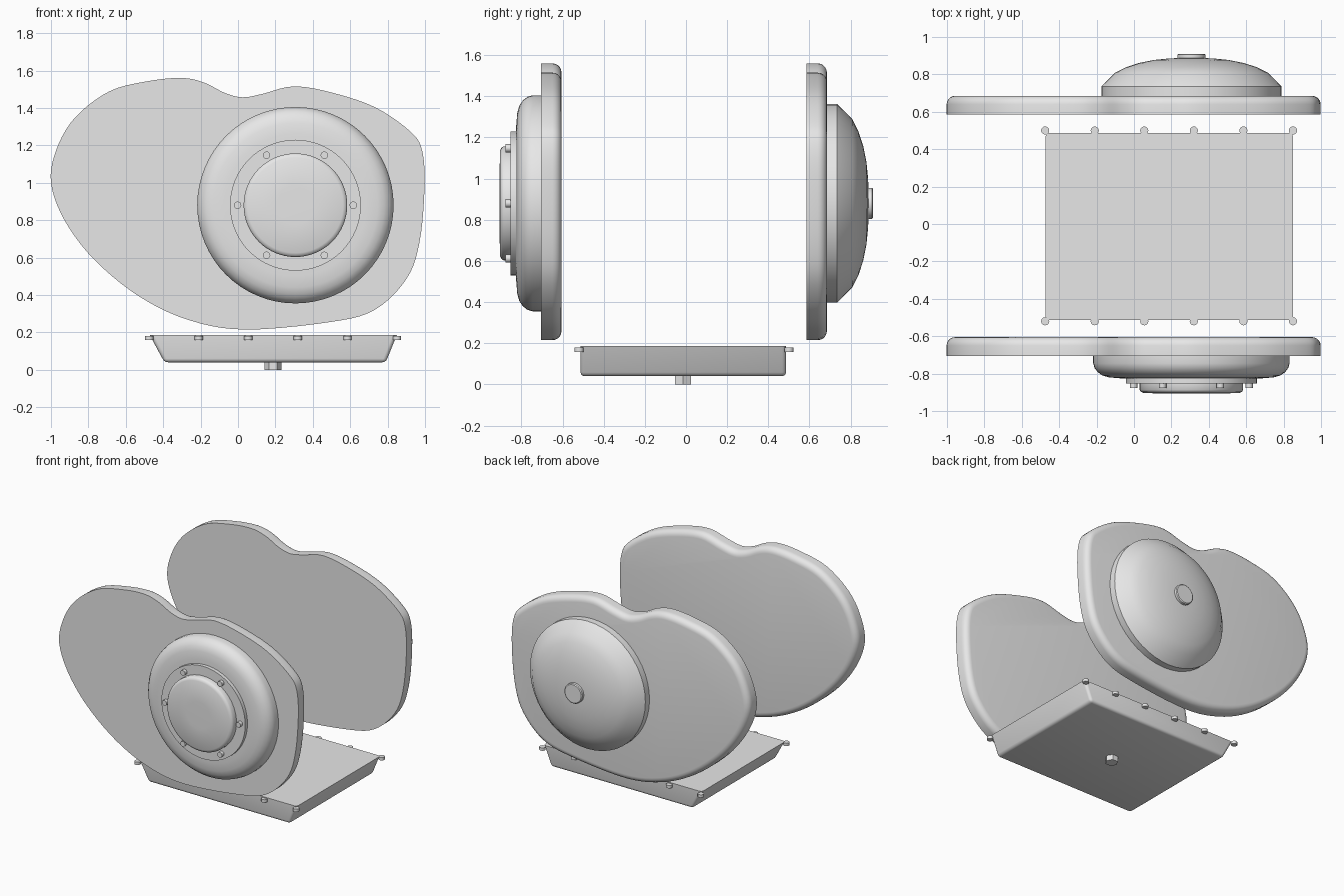
import bpy, bmesh, math
from mathutils import Vector

cube = bpy.data.objects.get("Cube")
if cube:
    bpy.data.objects.remove(cube, do_unlink=True)

grey = bpy.data.materials.new("light grey metal")
grey.use_nodes = True
grey.diffuse_color = (0.8, 0.8, 0.8, 1)
grey.node_tree.nodes["Principled BSDF"].inputs["Base Color"].default_value = (0.8, 0.8, 0.8, 1)

HUB_X, HUB_Z = 0.307, 0.88


def finish(name, bm, angle=35):
    bmesh.ops.recalc_face_normals(bm, faces=bm.faces)
    mesh = bpy.data.meshes.new(name)
    bm.to_mesh(mesh)
    bm.free()
    mesh.materials.append(grey)
    ob = bpy.data.objects.new(name, mesh)
    bpy.context.collection.objects.link(ob)
    bpy.ops.object.select_all(action='DESELECT')
    ob.select_set(True)
    bpy.context.view_layer.objects.active = ob
    bpy.ops.object.shade_smooth_by_angle(angle=math.radians(angle))
    return ob


def loft(name, rings, angle=35):
    """Skin a stack of closed rings and cap both ends."""
    bm = bmesh.new()
    loops = [[bm.verts.new(p) for p in ring] for ring in rings]
    n = len(loops[0])
    for a, b in zip(loops, loops[1:]):
        for i in range(n):
            j = (i + 1) % n
            bm.faces.new((a[i], a[j], b[j], b[i]))
    bm.faces.new(loops[0])
    bm.faces.new(loops[-1])
    return finish(name, bm, angle)


def lathe(name, profile, x=HUB_X, z=HUB_Z, sides=64, angle=35):
    """Turn (radius, y) points about an axis along y."""
    turn = [2 * math.pi * i / sides for i in range(sides)]
    return loft(name, [[(x + r * math.cos(t), y, z + r * math.sin(t)) for t in turn]
                       for r, y in profile], angle)


def stud(name, x, y, z0, z1, r, sides):
    """Upright bolt."""
    turn = [2 * math.pi * i / sides for i in range(sides)]
    return loft(name, [[(x + r * math.cos(t), y + r * math.sin(t), z) for t in turn]
                       for z in (z0, z1)])


def smooth_loop(points, steps):
    """Closed Catmull-Rom curve through the points."""
    p = [Vector(q) for q in points]
    out = []
    for i in range(len(p)):
        a, b, c, d = (p[(i + k) % len(p)] for k in (-1, 0, 1, 2))
        for s in range(steps):
            t = s / steps
            out.append(0.5 * (2 * b + (c - a) * t + (2 * a - 5 * b + 4 * c - d) * t ** 2
                              + (3 * b - a - 3 * c + d) * t ** 3))
    return out


# Side plates: one outline, rounded on the +y edge
outline = smooth_loop([
    (-1, 1), (-.97, 1.18), (-.87, 1.35), (-.685, 1.49), (-.47, 1.545), (-.295, 1.56),
    (-.18, 1.535), (-.07, 1.48), (.025, 1.457), (.13, 1.475), (.295, 1.515), (.49, 1.485),
    (.73, 1.405), (.92, 1.275), (.985, 1.17), (.997, .965), (.97, .68), (.9, .485),
    (.73, .32), (.49, .255), (.04, .215), (-.26, .265), (-.525, .39), (-.765, .585),
    (-.925, .795)], 5)


def plate(name, y0, y1, radius=0.045):
    n = len(outline)
    inward = []
    for i in range(n):
        d = (outline[(i + 1) % n] - outline[i - 1]).normalized()
        inward.append(Vector((d.y, -d.x)))
    steps = [(0, y0)]
    for k in range(6):
        a = math.pi / 2 * k / 5
        steps.append((radius * (1 - math.cos(a)), y1 - radius * (1 - math.sin(a))))
    rings = []
    for inset, y in steps:
        pts = [p + d * inset for p, d in zip(outline, inward)]
        rings.append([(p.x, y, p.y) for p in pts])
    loft(name, rings)


plate("front_plate", -0.705, -0.605)
plate("rear_plate", 0.585, 0.685)

# Front hub: rounded drum, flange ring, cap and bolts
lathe("front_drum", [(.525, -.7), (.525, -.745), (.518, -.77), (.5, -.793), (.475, -.81),
                     (.44, -.82), (.38, -.825), (.3, -.825)])
lathe("front_flange", [(.35, -.82), (.35, -.852)])
lathe("front_cap", [(.277, -.85), (.277, -.887), (.27, -.897), (.255, -.904), (.1, -.907)])
for k in range(6):
    a = math.pi / 3 * k
    lathe("flange_bolt", [(.02, -.845), (.02, -.878)],
          HUB_X + .309 * math.cos(a), HUB_Z + .309 * math.sin(a), 12)

# Rear hub: shallow dome with a centre button
lathe("rear_dome", [(.482, .68), (.482, .735), (.41, .808), (.35, .838), (.28, .861),
                    (.2, .877), (.12, .885), (.05, .888)], sides=48)
lathe("rear_button", [(.075, .88), (.075, .905), (.068, .91)], sides=24)

# Oil pan: tapered tray, softened edges except the top rim
bm = bmesh.new()
bmesh.ops.create_cube(bm, size=1)
for v in bm.verts:
    top = v.co.z > 0
    left = v.co.x > 0
    v.co.x = (.85 if top else .79) if left else (-.473 if top else -.393)
    v.co.y = .487 if v.co.y > 0 else -.513
    v.co.z = .187 if top else .04
soft = [e for e in bm.edges if min(v.co.z for v in e.verts) < .1]
bmesh.ops.bevel(bm, geom=soft, offset=.02, segments=3, profile=.5, affect='EDGES')
finish("pan", bm)

# Pan rim bolts and drain plug
for y in (-.52, .5):
    for k in range(6):
        stud("rim_bolt", -.475 + .265 * k, y, .158, .18, .022, 12)
stud("drain_plug", .187, -.015, 0, .045, .045, 6)
